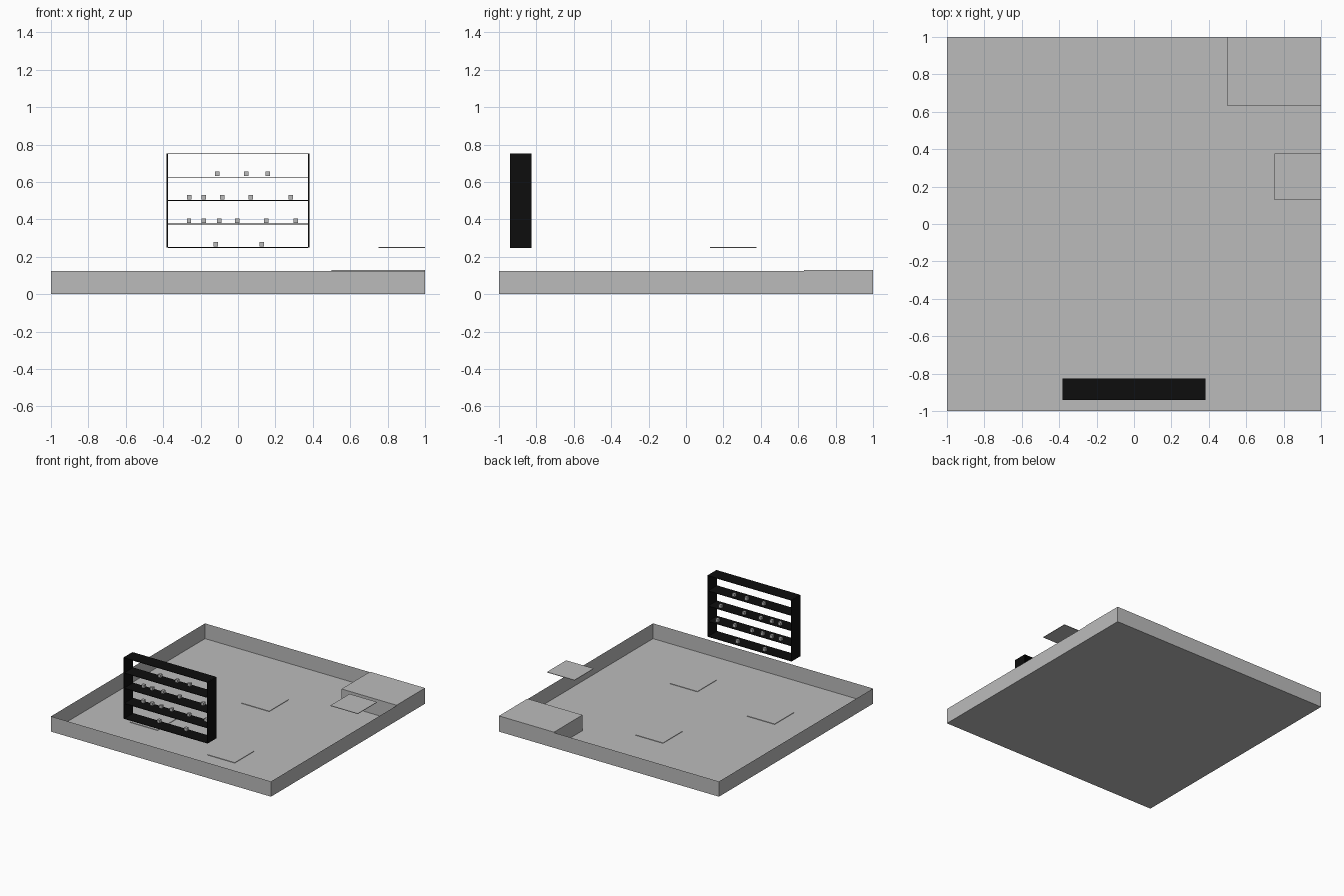
import bpy, bmesh

if "Cube" in bpy.data.objects:
    bpy.data.objects.remove(bpy.data.objects["Cube"])


def material(name, rgb):
    m = bpy.data.materials.new(name)
    m.diffuse_color = (*rgb, 1)
    m.use_nodes = True
    m.node_tree.nodes["Principled BSDF"].inputs["Base Color"].default_value = m.diffuse_color
    return m


GREY = material("plain_grey", (0.5, 0.5, 0.5))
BLACK = material("black", (0.004, 0.004, 0.004))


def box(name, lo, hi, mat, open_top=False):
    """Axis-aligned box between two corners, optionally without a lid."""
    bm = bmesh.new()
    bmesh.ops.create_cube(bm, size=1)
    for v in bm.verts:
        v.co = [lo[i] if v.co[i] < 0 else hi[i] for i in range(3)]
    bm.normal_update()
    if open_top:
        lid = [f for f in bm.faces if f.normal.z > 0.5]
        bmesh.ops.delete(bm, geom=lid, context='FACES_ONLY')
    me = bpy.data.meshes.new(name)
    bm.to_mesh(me)
    bm.free()
    me.materials.append(mat)
    ob = bpy.data.objects.new(name, me)
    bpy.context.collection.objects.link(ob)
    return ob


T = 0.004  # sheet thickness

# Floor with low surrounding walls
box("walled_floor", (-1, -1, 0), (1, 1, 0.125), GREY, open_top=True)

# Raised corner platform and floating step
box("corner_platform", (0.5, 0.63, 0), (1, 1, 0.129), GREY)
box("floating_step", (0.75, 0.127, 0.25 - T / 2), (1, 0.377, 0.25 + T / 2), GREY)

# Thin square floor pads (low corner of each)
for x, y in ((-0.12, 0.22), (0.19, -0.67), (-0.61, -0.53)):
    box("floor_pad", (x, y, 0), (x + 0.25, y + 0.25, T), GREY)

# Open shelf rack: two sides and five shelves
Y0, Y1 = -0.94, -0.825
for s in (-1, 1):
    xs = sorted((s * 0.375, s * 0.383))
    box("rack_side", (xs[0], Y0, 0.249), (xs[1], Y1, 0.751), BLACK)
for i in range(5):
    z = 0.25 + i * 0.125
    box("rack_shelf", (-0.375, Y0, z - T / 2), (0.375, Y1, z + T / 2), BLACK)

# Small cubes standing on the shelves: x positions per shelf
rows = [
    (-0.118, 0.128),
    (-0.262, -0.184, -0.099, -0.003, 0.152, 0.31),
    (-0.26, -0.184, -0.083, 0.067, 0.281),
    (-0.11, 0.045, 0.158),
]
H = 0.012
for i, row in enumerate(rows):
    z = 0.268 + i * 0.125
    for x in row:
        box("shelf_cube", (x - H, -0.853 - H, z - H), (x + H, -0.853 + H, z + H), GREY)
